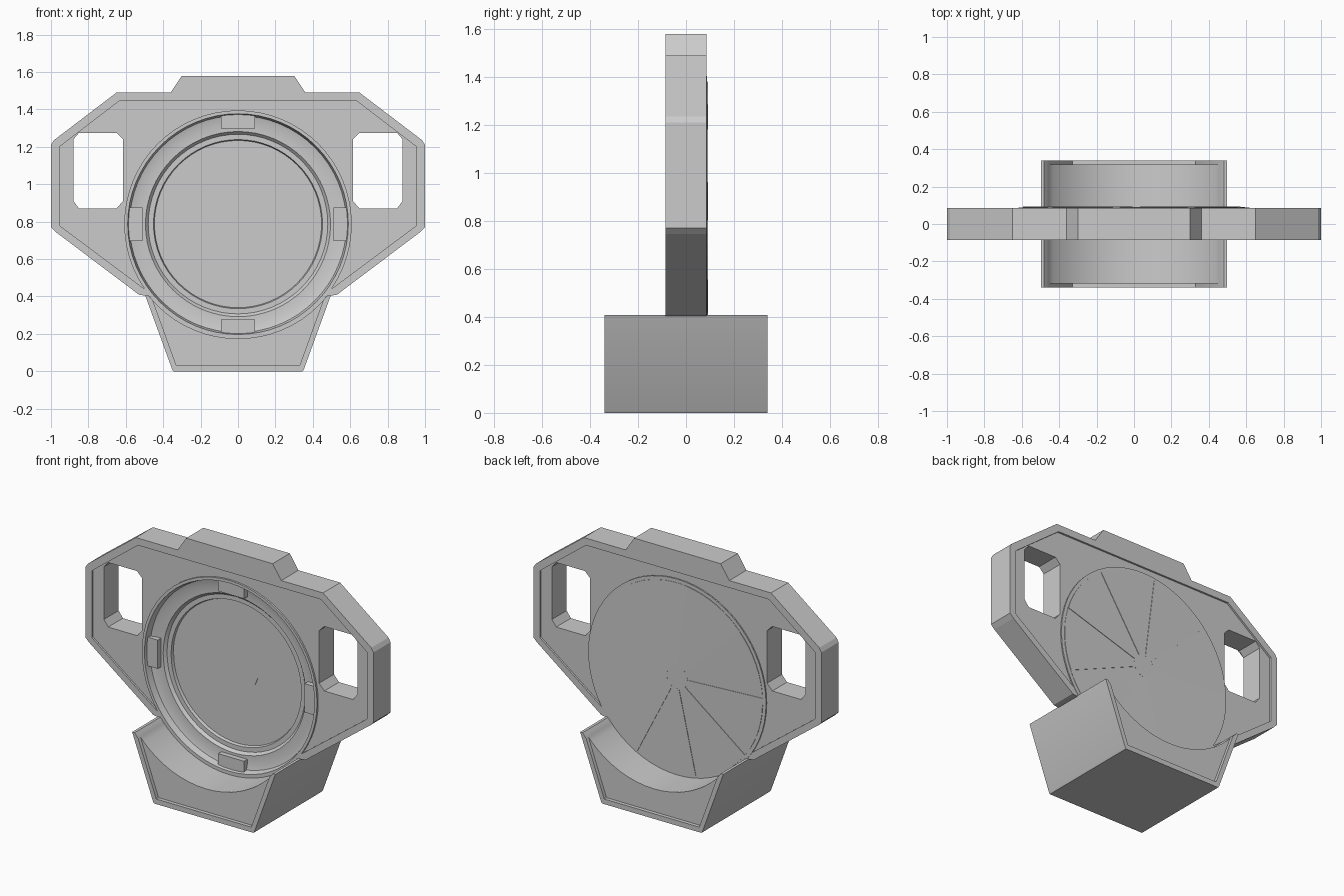
import bpy, bmesh
from math import sin, cos, pi, radians

if "Cube" in bpy.data.objects:
    bpy.data.objects.remove(bpy.data.objects["Cube"])

CZ = 0.787          # height of the round dish centre


def finish(name, bm, smooth=False):
    bmesh.ops.recalc_face_normals(bm, faces=bm.faces)
    me = bpy.data.meshes.new(name)
    bm.to_mesh(me)
    bm.free()
    ob = bpy.data.objects.new(name, me)
    bpy.context.collection.objects.link(ob)
    bpy.ops.object.select_all(action='DESELECT')
    ob.select_set(True)
    bpy.context.view_layer.objects.active = ob
    if smooth:
        bpy.ops.object.shade_smooth_by_angle(angle=radians(30))
    return ob


def prism(name, pts, y0, y1, smooth=False):
    """Extrude an (x, z) outline from y0 to y1."""
    bm = bmesh.new()
    f = bm.faces.new([bm.verts.new((x, y0, z)) for x, z in pts])
    r = bmesh.ops.extrude_face_region(bm, geom=[f])
    bmesh.ops.translate(bm, vec=(0, y1 - y0, 0),
                        verts=[v for v in r['geom'] if isinstance(v, bmesh.types.BMVert)])
    return finish(name, bm, smooth)


def mirrored(half):
    """Close a right-hand half outline across x = 0."""
    return half + [(-x, z) for x, z in reversed(half)]


def arc(r, a0, a1, n):
    return [(r * cos(a0 + (a1 - a0) * i / n), CZ + r * sin(a0 + (a1 - a0) * i / n))
            for i in range(n + 1)]


def circle(r, n=64):
    return arc(r, 0, 2 * pi, n)[:-1]


def cut(ob, cutter):
    cutter.hide_render = True
    bpy.context.view_layer.objects.active = ob
    m = ob.modifiers.new('cut', 'BOOLEAN')
    m.operation, m.solver, m.object = 'DIFFERENCE', 'EXACT', cutter
    bpy.ops.object.modifier_apply(modifier=m.name)
    bpy.data.objects.remove(cutter)


# main plate with its recessed panels, grip windows and round opening
outline = mirrored([(0.33, 0.1), (0.47, 0.40), (0.53, 0.41), (0.975, 0.745), (1, 0.77),
                    (1, 1.21), (0.985, 1.235), (0.65, 1.49), (0.36, 1.49), (0.30, 1.58)])
plate = prism('body_plate', outline, -0.085, 0.085)
panel = mirrored([(0.40, 0.37), (0.52, 0.455), (0.955, 0.78), (0.955, 1.2), (0.635, 1.445)])
cut(plate, prism('cutter', panel, -0.2, -0.073))
cut(plate, prism('cutter', panel, 0.073, 0.2))
window = [(0.65, 0.87), (0.85, 0.87), (0.88, 0.91), (0.88, 1.24),
          (0.85, 1.275), (0.65, 1.275), (0.615, 1.24), (0.615, 0.91)]
for s in (-1, 1):
    cut(plate, prism('cutter', [(s * x, z) for x, z in window], -0.3, 0.3))
cut(plate, prism('cutter', circle(0.6), -0.3, 0.3))

# pedestal with framed ends and a round saddle
base = prism('pedestal', mirrored([(0.345, 0), (0.352, 0.01), (0.497, 0.408)]), -0.34, 0.34)
frame = mirrored([(0.33, 0.032), (0.47, 0.42)])
cut(base, prism('cutter', frame, -0.5, -0.317))
cut(base, prism('cutter', frame, 0.317, 0.5))
cut(base, prism('cutter', circle(0.612), -0.5, 0.5))
bpy.context.view_layer.objects.active = base
base.select_set(True)
bpy.ops.object.shade_smooth_by_angle(angle=radians(30))

# stepped dish, turned around the y axis
profile = [(0.608, 0.085), (0.608, -0.085), (0.59, -0.085), (0.58, -0.045), (0.545, -0.035),
           (0.495, -0.035), (0.48, -0.018), (0.452, -0.018), (0.445, 0.006)]
N = 64
bm = bmesh.new()
rings = [[bm.verts.new((x, y, z)) for x, z in circle(r, N)] for r, y in profile]
for a, b in zip(rings, rings[1:]):
    for i in range(N):
        j = (i + 1) % N
        bm.faces.new((a[i], a[j], b[j], b[i]))
bm.faces.new(rings[0])
bm.faces.new(rings[-1])
finish('dish', bm, True)

# two shutter leaves on the dish floor, meeting along a stepped line
seam = [(-0.14, CZ), (-0.12, 0.74), (0.12, 0.74), (0.14, CZ)]
prism('upper_leaf', seam + arc(0.447, 0, pi, 32), -0.004, 0.02)
prism('lower_leaf', seam[::-1] + arc(0.447, pi, 2 * pi, 32), 0.0, 0.02)

# retaining clips at the four quarters
for k in range(4):
    c, s = round(cos(k * pi / 2)), round(sin(k * pi / 2))
    pts = [(0.51, -0.09), (0.588, -0.09), (0.588, 0.09), (0.51, 0.09)]
    prism('clip', [(u * c - v * s, CZ + u * s + v * c) for u, v in pts], -0.068, -0.02)

# rear cover ring and overlapping blades
prism('rear_ring', circle(0.617), 0.08, 0.088, True)
B = 9
for k in range(B):
    a0, a1 = 2 * pi * k / B + 0.3, 2 * pi * (k + 1) / B + 0.3
    bm = bmesh.new()
    rim = arc(0.595, a0, a1, 8)
    inner = arc(0.07, a1, a0, 2)
    pts = rim + inner
    back = [bm.verts.new((x, 0.0925 - 0.003 * t, z)) for (x, z), t in
            zip(pts, [i / 8 for i in range(9)] + [1, 0.5, 0])]
    front = [bm.verts.new((x, 0.084, z)) for x, z in pts]
    bm.faces.new(back)
    bm.faces.new(front)
    for i in range(len(pts)):
        j = (i + 1) % len(pts)
        bm.faces.new((back[i], back[j], front[j], front[i]))
    finish('rear_blade', bm)
prism('rear_hub', circle(0.075, 18), 0.084, 0.091)
